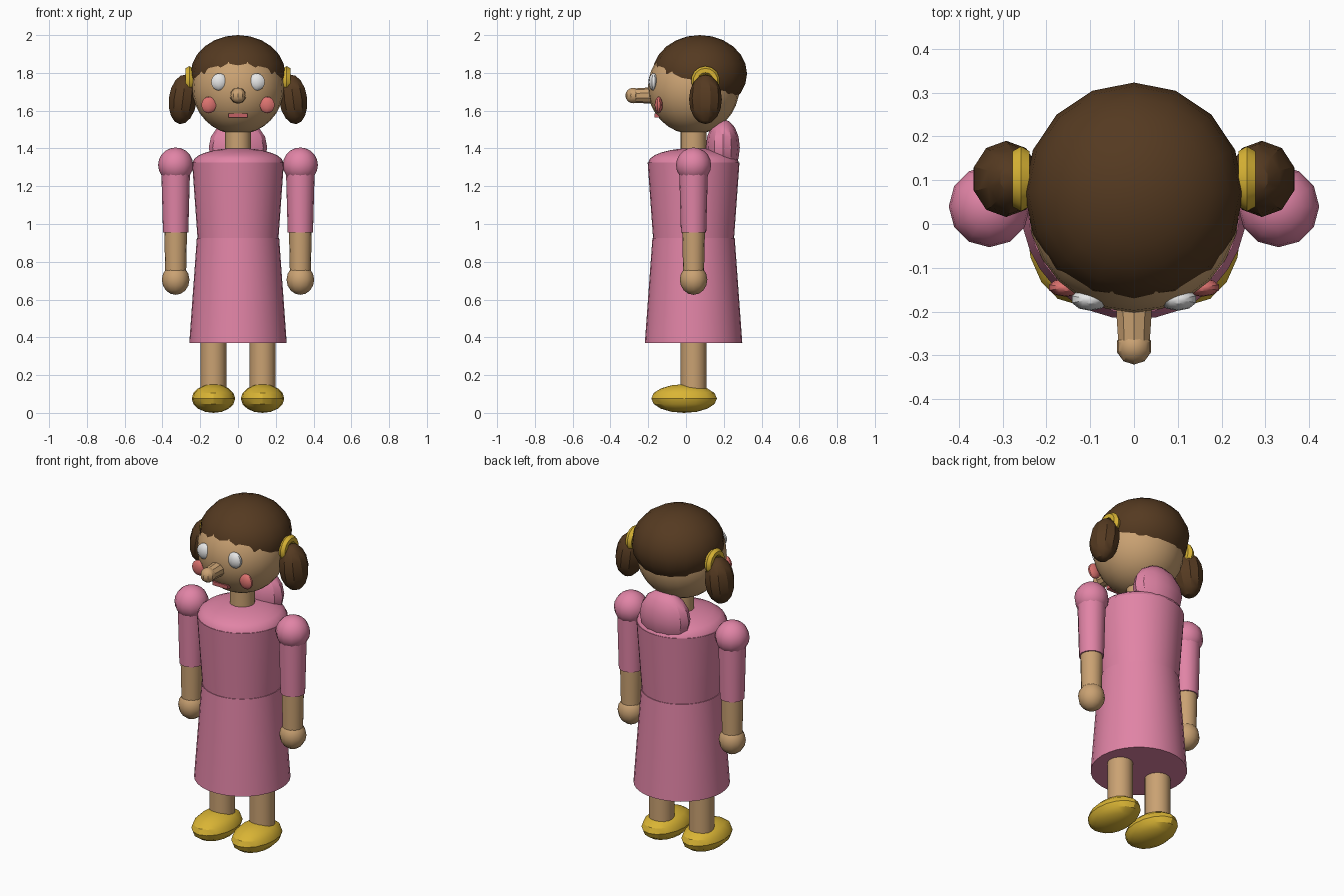
import bpy
import math

cube = bpy.data.objects.get("Cube")
if cube:
    bpy.data.objects.remove(cube, do_unlink=True)


def material(name, rgb):
    m = bpy.data.materials.new(name)
    m.use_nodes = True
    m.diffuse_color = (*rgb, 1)
    bsdf = next(n for n in m.node_tree.nodes if n.type == 'BSDF_PRINCIPLED')
    bsdf.inputs["Base Color"].default_value = (*rgb, 1)
    return m


PINK = material("dress pink", (0.75, 0.23, 0.38))
SKIN = material("tan skin", (0.59, 0.36, 0.17))
BROWN = material("dark brown hair", (0.09, 0.042, 0.015))
YELLOW = material("golden yellow", (0.70, 0.46, 0.035))
WHITE = material("eye white", (0.80, 0.80, 0.80))
BLUSH = material("blush red", (0.72, 0.17, 0.16))
LIP = material("lip red", (0.55, 0.12, 0.13))


def finish(name, mat):
    ob = bpy.context.object
    ob.name = name
    ob.data.materials.append(mat)
    bpy.ops.object.shade_smooth_by_angle(angle=math.radians(30))
    return ob


def ball(name, mat, loc, radii, segs=16, rings=8, rot=(0, 0, 0)):
    bpy.ops.mesh.primitive_uv_sphere_add(segments=segs, ring_count=rings, radius=1,
                                         location=loc, rotation=rot)
    bpy.context.object.scale = radii
    bpy.ops.object.transform_apply(location=False, rotation=False, scale=True)
    return finish(name, mat)


def tube(name, mat, x, y, z0, z1, r0, r1, segs=16):
    """Upright tapered cylinder from z0 to z1."""
    bpy.ops.mesh.primitive_cone_add(vertices=segs, radius1=r0, radius2=r1, depth=z1 - z0,
                                    location=(x, y, (z0 + z1) / 2))
    return finish(name, mat)


CY = 0.04  # depth of the body axis

# Dress
tube("skirt", PINK, 0, CY, 0.37, 0.925, 0.258, 0.218, 32)
tube("bodice", PINK, 0, CY, 0.92, 1.325, 0.214, 0.243, 32)
ball("shoulder_yoke", PINK, (0, CY, 1.325), (0.24, 0.24, 0.077), 32, 12)
ball("back_bow", PINK, (0, 0.195, 1.405), (0.155, 0.09, 0.15), 12, 8)

# Head and hair
tube("neck", SKIN, 0, CY, 1.36, 1.53, 0.068, 0.068)
ball("head", SKIN, (0, CY, 1.72), (0.242, 0.242, 0.245), 24, 16)
ball("hair_cap", BROWN, (0, 0.073, 1.795), (0.25, 0.25, 0.205), 16, 12)

# Nose points forward
bpy.ops.mesh.primitive_cone_add(vertices=10, radius1=0.046, radius2=0.037, depth=0.13,
                                location=(0, -0.215, 1.68), rotation=(math.pi / 2, 0, 0))
finish("nose", SKIN)
ball("nose_tip", SKIN, (0, -0.28, 1.68), (0.041, 0.041, 0.041), 10, 8)

# Mouth
bpy.ops.mesh.primitive_cube_add(size=1, location=(0, -0.15, 1.575))
bpy.context.object.scale = (0.10, 0.035, 0.022)
finish("mouth", LIP)

# Mirrored parts
for side, s in (("left", 1), ("right", -1)):
    ball(side + "_eye", WHITE, (s * 0.10, -0.172, 1.752), (0.044, 0.026, 0.046), 10, 8)
    ball(side + "_cheek", BLUSH, (s * 0.155, -0.145, 1.63), (0.041, 0.021, 0.044), 10, 8)

    # Pigtail, leaning in at the top, with its ring-shaped tie
    ball(side + "_pigtail", BROWN, (s * 0.292, 0.103, 1.66), (0.078, 0.087, 0.132), 10, 8,
         (0, -s * math.radians(7), 0))
    bpy.ops.mesh.primitive_torus_add(major_segments=14, minor_segments=6,
                                     major_radius=0.053, minor_radius=0.023,
                                     location=(s * 0.258, 0.103, 1.76),
                                     rotation=(0, math.pi / 2, 0))
    finish(side + "_hair_tie", YELLOW)

    # Arm
    ax = s * 0.33
    ball(side + "_shoulder_puff", PINK, (ax, CY, 1.312), (0.093, 0.093, 0.093), 12, 10)
    tube(side + "_sleeve", PINK, ax, CY, 0.955, 1.32, 0.067, 0.077)
    tube(side + "_forearm", SKIN, ax, CY, 0.72, 1.0, 0.055, 0.061)
    ball(side + "_hand", SKIN, (ax, CY, 0.705), (0.073, 0.073, 0.08), 12, 8)

    # Leg and shoe
    lx = s * 0.13
    tube(side + "_leg", SKIN, lx, CY, 0.08, 0.45, 0.069, 0.069)
    ball(side + "_shoe", YELLOW, (lx, -0.01, 0.076), (0.115, 0.174, 0.076), 16, 8)
